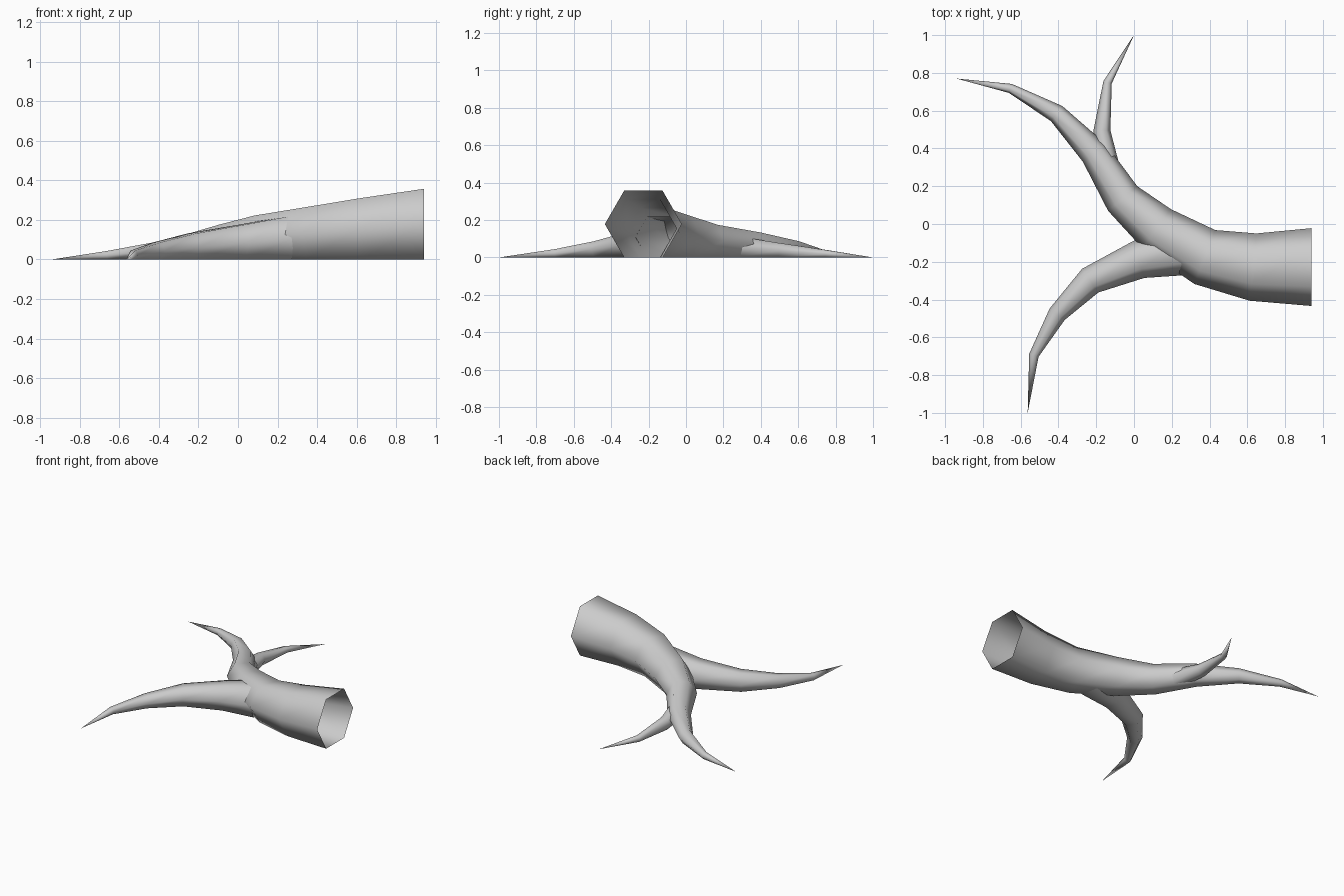
import bpy, bmesh, math
from mathutils import Vector

if "Cube" in bpy.data.objects:
    bpy.data.objects.remove(bpy.data.objects["Cube"])

SIDES = 6


def horn(name, path):
    """Open hexagonal tube lying on the floor; path = (x, y, radius), ending in a point."""
    bm = bmesh.new()
    pts = [Vector((x, y, 0)) for x, y, r in path]
    rings = []
    for i, (x, y, r) in enumerate(path[:-1]):
        # ring stands upright, square to the average direction of its neighbours
        fwd = (pts[i + 1] - pts[i]).normalized()
        back = (pts[i] - pts[i - 1]).normalized() if i else fwd
        t = (fwd + back).normalized()
        side = Vector((t.y, -t.x, 0))
        centre = Vector((x, y, r * math.cos(math.pi / SIDES)))
        ring = []
        for k in range(SIDES):
            a = 2 * math.pi * k / SIDES
            ring.append(bm.verts.new(centre + side * r * math.cos(a)
                                     + Vector((0, 0, r * math.sin(a)))))
        rings.append(ring)
    tip = bm.verts.new(pts[-1])
    for k in range(SIDES):
        n = (k + 1) % SIDES
        for a, b in zip(rings, rings[1:]):
            bm.faces.new((a[k], a[n], b[n], b[k]))
        bm.faces.new((rings[-1][k], rings[-1][n], tip))
    bmesh.ops.recalc_face_normals(bm, faces=bm.faces)
    for f in bm.faces:
        f.smooth = True
    mesh = bpy.data.meshes.new(name)
    bm.to_mesh(mesh)
    bm.free()
    obj = bpy.data.objects.new(name, mesh)
    bpy.context.collection.objects.link(obj)
    return obj


# Main root with a wide open end
horn("main_root", [
    (0.94, -0.228, 0.206), (0.63, -0.228, 0.179), (0.375, -0.175, 0.153),
    (0.12, -0.025, 0.128), (-0.06, 0.135, 0.101), (-0.21, 0.377, 0.077),
    (-0.41, 0.585, 0.050), (-0.655, 0.718, 0.025), (-0.94, 0.77, 0)])

# Large side root curving to the front
horn("front_branch", [
    (0.26, -0.145, 0.127), (0.025, -0.188, 0.102), (-0.232, -0.30, 0.076),
    (-0.407, -0.478, 0.050), (-0.53, -0.695, 0.026), (-0.563, -1.0, 0)])

# Small side root curving to the back
horn("back_branch", [
    (-0.13, 0.25, 0.067), (-0.17, 0.495, 0.045),
    (-0.14, 0.75, 0.023), (0.0, 1.0, 0)])
